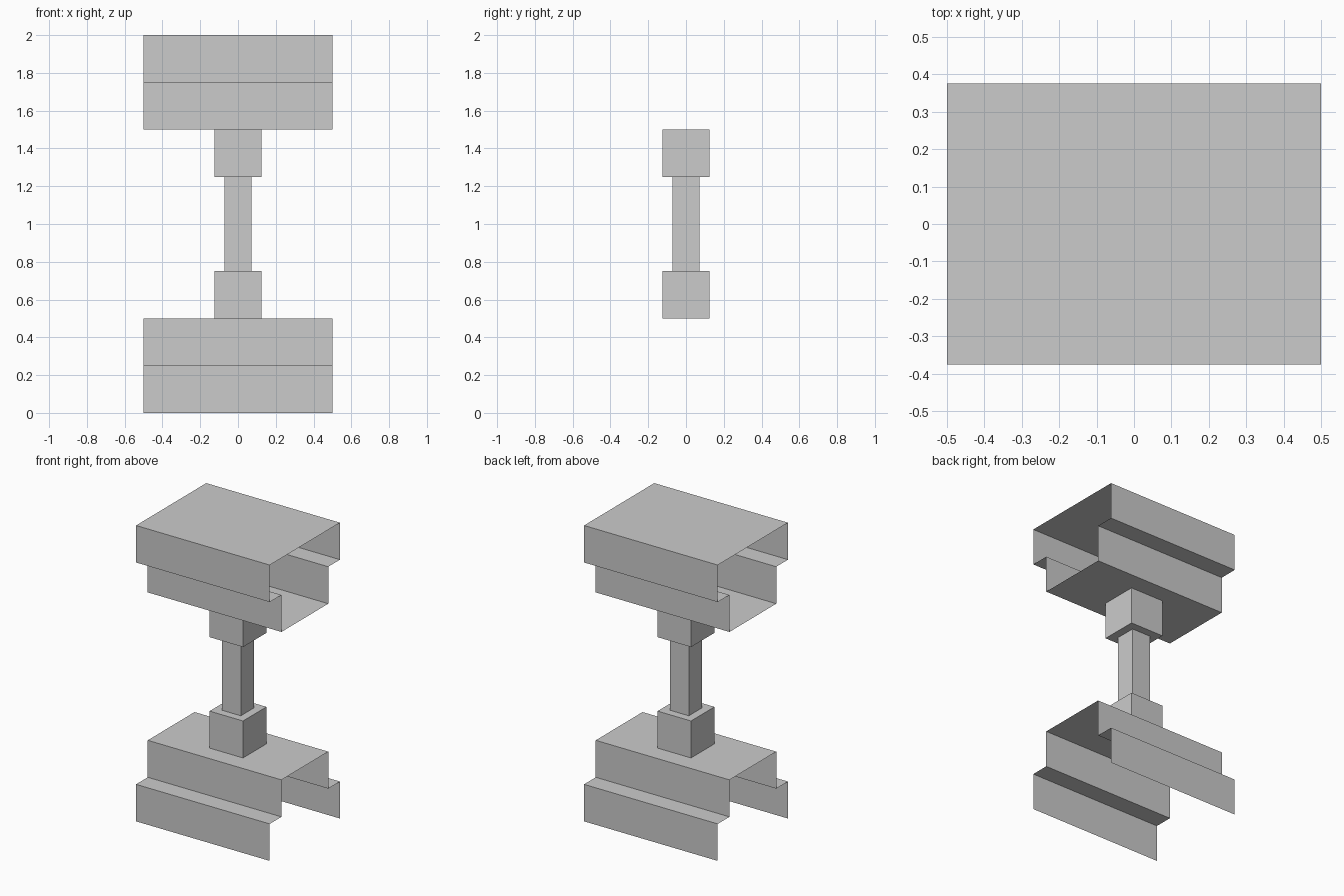
import bpy
import bmesh
from mathutils import Matrix

if "Cube" in bpy.data.objects:
    bpy.data.objects.remove(bpy.data.objects["Cube"])

HALF_LEN = 0.5


def finish(name, bm):
    mesh = bpy.data.meshes.new(name)
    bm.to_mesh(mesh)
    bm.free()
    obj = bpy.data.objects.new(name, mesh)
    bpy.context.collection.objects.link(obj)
    return obj


def sheet(name, profile):
    """Sweep an open (y, z) profile along x as a thin, open-ended sheet."""
    bm = bmesh.new()
    rows = [[bm.verts.new((x, y, z)) for y, z in profile]
            for x in (-HALF_LEN, HALF_LEN)]
    left, right = rows
    for i in range(len(profile) - 1):
        bm.faces.new((left[i], right[i], right[i + 1], left[i + 1]))
    return bm, name


def box(name, half, z0, z1):
    bm = bmesh.new()
    bmesh.ops.create_cube(bm, size=1, matrix=Matrix.Translation((0, 0, (z0 + z1) / 2))
                          @ Matrix.Diagonal((2 * half, 2 * half, z1 - z0, 1)))
    return finish(name, bm)


# Stepped half profiles, mirrored across y
base_half = [(-0.375, 0.0), (-0.375, 0.25), (-0.25, 0.25), (-0.25, 0.5)]
base_profile = base_half + [(-y, z) for y, z in reversed(base_half)]
head_profile = [(y, 2 - z) for y, z in base_profile]

# Base channel: open underneath and at both ends
bm, name = sheet("base_channel", base_profile)
bmesh.ops.recalc_face_normals(bm, faces=bm.faces)
finish(name, bm)

# Head channel: the base flipped, with a flat lid joining the outer walls
bm, name = sheet("head_channel", head_profile)
bm.verts.ensure_lookup_table()
n = len(head_profile)
bm.faces.new([bm.verts[i] for i in (0, n, 2 * n - 1, n - 1)])
bmesh.ops.recalc_face_normals(bm, faces=bm.faces)
finish(name, bm)

# Column with a collar block at each end
box("lower_collar", 0.125, 0.5, 0.75)
box("column", 0.071, 0.75, 1.25)
box("upper_collar", 0.125, 1.25, 1.5)
